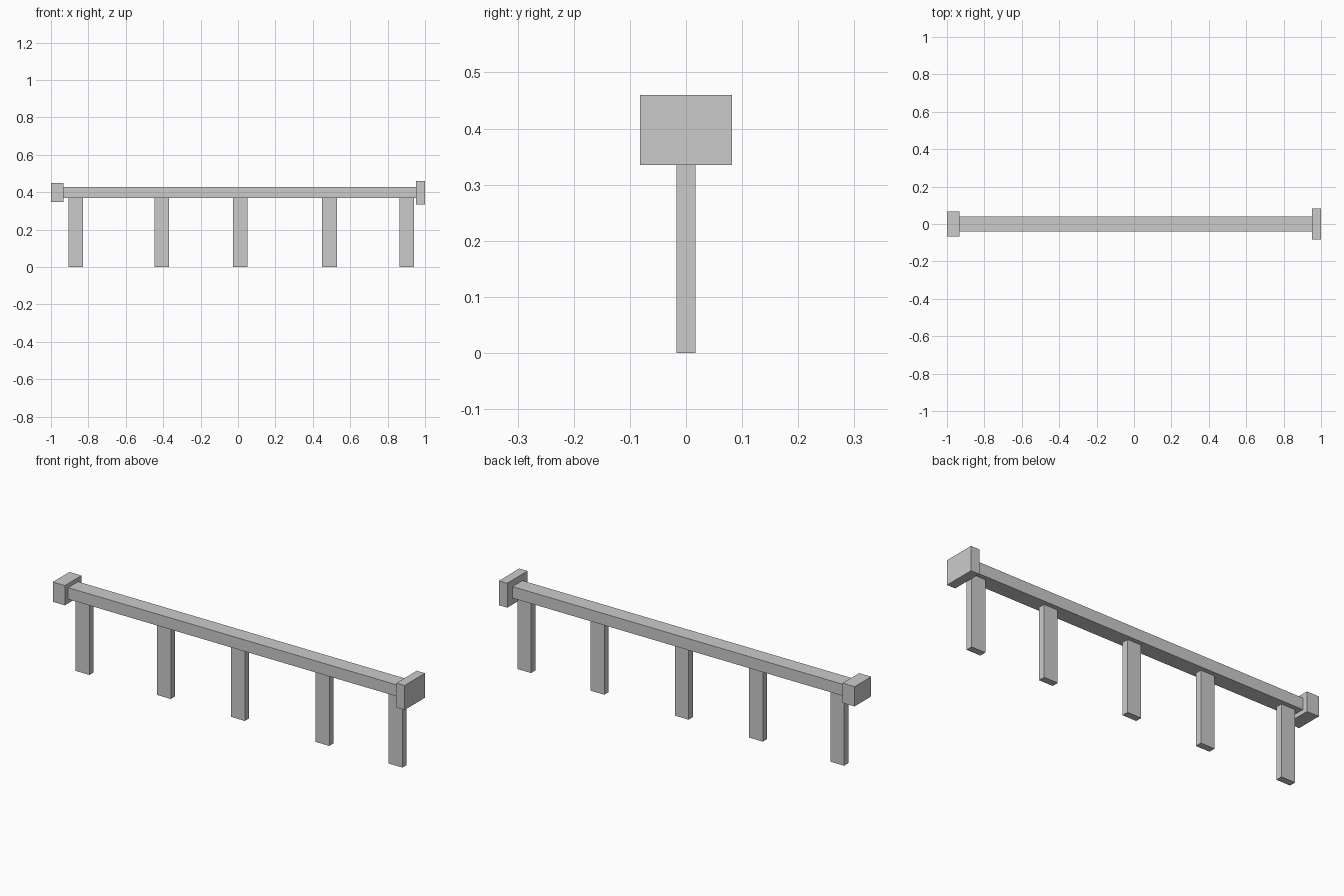
import bpy

if "Cube" in bpy.data.objects:
    bpy.data.objects.remove(bpy.data.objects["Cube"])


def box(name, x0, x1, half_depth, z0, z1):
    """Axis-aligned box centred on y = 0."""
    bpy.ops.mesh.primitive_cube_add(size=1, location=((x0 + x1) / 2, 0, (z0 + z1) / 2))
    obj = bpy.context.object
    obj.name = name
    obj.scale = (x1 - x0, 2 * half_depth, z1 - z0)
    bpy.ops.object.transform_apply(location=False, rotation=False, scale=True)
    return obj


BEAM_BOTTOM, BEAM_TOP = 0.368, 0.427
LEG_WIDTH = 0.078

# Long rail
box("rail", -0.932, 0.953, 0.04, BEAM_BOTTOM, BEAM_TOP)

# End caps
box("left_end_cap", -1.0, -0.932, 0.067, 0.347, 0.448)
box("right_end_cap", 0.953, 1.0, 0.082, 0.335, 0.46)

# Unevenly spaced support posts
for i, x in enumerate((-0.867, -0.407, 0.012, 0.489, 0.903), 1):
    box(f"post_{i}", x - LEG_WIDTH / 2, x + LEG_WIDTH / 2, 0.017, 0, BEAM_BOTTOM)
